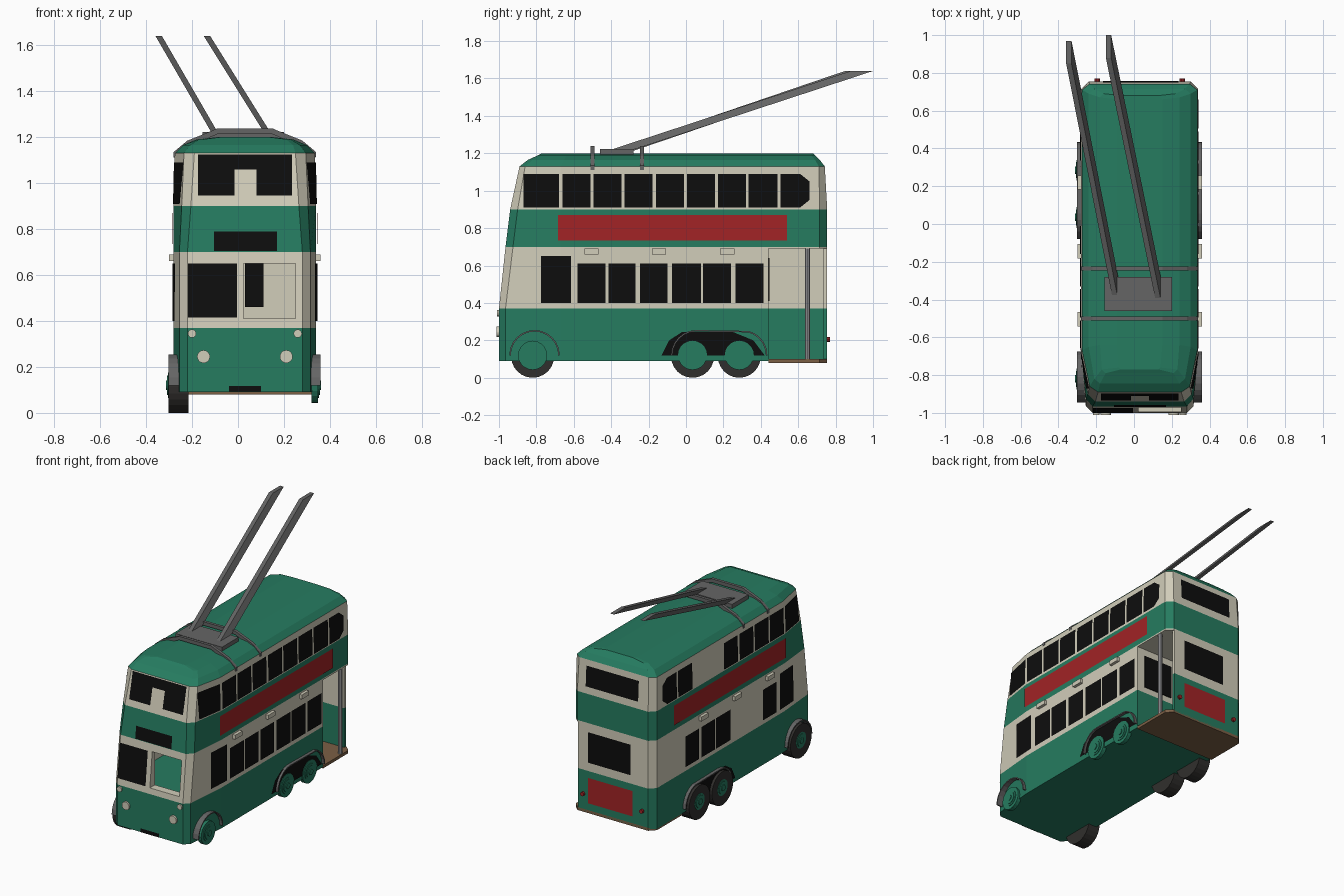
import bpy, bmesh, math
from mathutils import Vector
from mathutils.bvhtree import BVHTree

if "Cube" in bpy.data.objects:
    bpy.data.objects.remove(bpy.data.objects["Cube"])

CX = 0.03  # centre line of the bodywork


def material(name, *rgb):
    m = bpy.data.materials.new(name)
    m.use_nodes = True
    m.diffuse_color = (*rgb, 1)
    m.node_tree.nodes["Principled BSDF"].inputs["Base Color"].default_value = (*rgb, 1)
    return m


green = material("green paint", 0.019, 0.2, 0.117)
cream = material("cream paint", 0.64, 0.61, 0.49)
black = material("black glass", 0.004, 0.004, 0.004)
red = material("red panel", 0.36, 0.017, 0.019)
grey = material("grey metal", 0.13, 0.13, 0.13)
brown = material("brown floor", 0.2, 0.115, 0.06)
rubber = material("tyre rubber", 0.03, 0.028, 0.026)
silver = material("silver rail", 0.4, 0.4, 0.42)


def finish(name, bm, *mats):
    bmesh.ops.recalc_face_normals(bm, faces=bm.faces)
    mesh = bpy.data.meshes.new(name)
    bm.to_mesh(mesh)
    bm.free()
    for m in mats:
        mesh.materials.append(m)
    obj = bpy.data.objects.new(name, mesh)
    bpy.context.collection.objects.link(obj)
    return obj


def loft(rings, bands=(), bottom=0, top=0):
    """Skin closed rings of points; bands gives a material index per step."""
    bm = bmesh.new()
    rows = [[bm.verts.new(p) for p in ring] for ring in rings]
    n = len(rows[0])
    for k, (lo, hi) in enumerate(zip(rows, rows[1:])):
        for i in range(n):
            j = (i + 1) % n
            f = bm.faces.new((lo[i], lo[j], hi[j], hi[i]))
            f.material_index = bands[k] if bands else 0
    bm.faces.new(rows[0][::-1]).material_index = bottom
    bm.faces.new(rows[-1]).material_index = top
    bmesh.ops.recalc_face_normals(bm, faces=bm.faces)
    return bm


def prism(name, pts, lo, hi, mat, axis="x"):
    """Extrude a flat outline along one axis."""
    place = {"x": lambda p, t: (t, *p), "y": lambda p, t: (p[0], t, p[1]), "z": lambda p, t: (*p, t)}[axis]
    return finish(name, loft([[place(p, t) for p in pts] for t in (lo, hi)]), mat)


def rect(a, b, c, d):
    return [(a, c), (b, c), (b, d), (a, d)]


def disc(y, z, r, n=20):
    return [(y + r * math.cos(math.tau * i / n), z + r * math.sin(math.tau * i / n)) for i in range(n)]


# Bodywork: plan outlines stacked upwards, with chamfered corners
def plan(z, yf, a, yb, b, ys, w, ye, yr, r):
    half = [(a, yf), (b, yb), (w, ys), (w, ye), (r, yr)]
    return [(CX + x, y, z) for x, y in half] + [(CX - x, y, z) for x, y in half[::-1]]


levels = [
    plan(0.09, -1.0, 0.25, -0.965, 0.285, -0.67, 0.31, 0.715, 0.755, 0.27),
    plan(0.37, -1.0, 0.25, -0.965, 0.285, -0.67, 0.31, 0.715, 0.755, 0.27),
    plan(0.70, -0.965, 0.25, -0.925, 0.285, -0.67, 0.31, 0.715, 0.755, 0.27),
    plan(0.90, -0.94, 0.235, -0.90, 0.275, -0.67, 0.31, 0.715, 0.755, 0.27),
    plan(1.13, -0.89, 0.22, -0.86, 0.265, -0.67, 0.305, 0.71, 0.742, 0.265),
    plan(1.165, -0.845, 0.21, -0.82, 0.24, -0.65, 0.27, 0.69, 0.715, 0.24),
    plan(1.19, -0.79, 0.18, -0.77, 0.20, -0.64, 0.21, 0.67, 0.69, 0.19),
    plan(1.20, -0.77, 0.10, -0.76, 0.11, -0.64, 0.12, 0.66, 0.68, 0.10),
]
shell = loft(levels, (0, 1, 0, 1, 0, 0, 0))
surface = BVHTree.FromBMesh(shell)
body = finish("bodywork", shell, green, cream)


def plate(name, pts, side, mat):
    """Lay a thin outline on the bodywork, seen along one side."""
    view = Vector({"front": (0, 1, 0), "rear": (0, -1, 0), "left": (-1, 0, 0), "right": (1, 0, 0)}[side])
    bm = bmesh.new()
    verts = []
    for u, z in pts:
        start = Vector((u, 0, z)) if view.y else Vector((CX, u, z))
        verts.append(bm.verts.new(surface.ray_cast(start - view * 3, view)[0] - view * 0.005))
    f = bm.faces.new(verts)
    f.normal_update()
    if f.normal.dot(view) > 0:
        f.normal_flip()
    mesh = bpy.data.meshes.new(name)
    bm.to_mesh(mesh)
    bm.free()
    mesh.materials.append(mat)
    bpy.context.collection.objects.link(bpy.data.objects.new(name, mesh))


# Hollow saloon, cab opening and rear platform
def cut(bm):
    tool = finish("cutter", bm, green, cream)
    tool.hide_render = True
    mod = body.modifiers.new("cut", "BOOLEAN")
    mod.operation, mod.solver, mod.object = "DIFFERENCE", "EXACT", tool
    bpy.context.view_layer.objects.active = body
    bpy.ops.object.modifier_apply(modifier=mod.name)
    bpy.data.objects.remove(tool)


def tool(pts, heights, bands, bottom, top):
    return loft([[(x, y, z) for x, y in pts] for z in heights], bands, bottom, top)


cut(tool(rect(-0.22, 0.28, -0.94, 0.40), (0.38, 0.66), (1,), 0, 1))
cut(tool(rect(0.025, 0.25, -1.1, -0.93), (0.41, 0.65), (1,), 1, 1))
well = [(-0.24, 0.44), (0.45, 0.44), (0.45, 0.8), (0.295, 0.8), (0.295, 0.735), (-0.24, 0.735)]
cut(tool(well, (0.05, 0.37, 0.69), (0, 1), 0, 1))
deck = [(-0.28, 0.44), (0.34, 0.44), (0.34, 0.715), (0.30, 0.755), (-0.24, 0.755), (-0.28, 0.715)]
prism("platform_floor", deck, 0.08, 0.10, brown, "z")
prism("platform_rail", disc(0.325, 0.65, 0.014, 10), 0.10, 0.70, silver, "z")
prism("bulkhead_window", rect(0.06, 0.28, 0.41, 0.64), 0.441, 0.446, black, "y")
prism("saloon_window", rect(0.03, 0.11, 0.46, 0.65), 0.393, 0.399, black, "y")

# Side windows, banners, lamps and wheel openings
upper = [(-0.87, -0.68), (-0.66, -0.51), (-0.495, -0.345), (-0.33, -0.18), (-0.16, -0.01),
         (0.005, 0.155), (0.17, 0.32), (0.335, 0.49)]
lower = [(-0.58, -0.43), (-0.415, -0.27), (-0.245, -0.10), (-0.075, 0.08), (0.09, 0.24), (0.265, 0.415)]
for side, sx in (("left", 1), ("right", -1)):
    for i, (a, b) in enumerate(upper):
        if sx > 0 or i not in (5, 6):
            plate(f"{side}_upper_window", rect(a, b, 0.91, 1.09), side, black)
    plate(f"{side}_upper_rear_window", [(0.505, 0.91), (0.61, 0.91), (0.66, 0.95), (0.66, 1.05),
                                        (0.61, 1.09), (0.505, 1.09)], side, black)
    for i, (a, b) in enumerate(lower):
        if sx > 0 or i not in (1, 2):
            plate(f"{side}_lower_window", rect(a, b, 0.40, 0.61), side, black)
    plate(f"{side}_cab_window", rect(-0.775, -0.615, 0.40, 0.65), side, black)
    plate(f"{side}_banner", rect(-0.685, 0.54, 0.735, 0.87), side, red)
    plate(f"{side}_wheel_opening", [(-0.13, 0.12), (-0.09, 0.20), (-0.02, 0.245), (0.25, 0.245),
                                    (0.36, 0.20), (0.42, 0.12)], side, black)
    for y in (-0.505, -0.145, 0.22):
        x = CX + sx * 0.315
        prism(f"{side}_side_lamp", rect(y - 0.038, y + 0.038, 0.66, 0.69), x - 0.015, x + 0.015, cream)

# Front details
plate("front_upper_window", [(-0.175, 0.945), (-0.015, 0.945), (-0.015, 1.06), (0.08, 1.06), (0.08, 0.945),
                             (0.235, 0.945), (0.235, 1.125), (-0.175, 1.125)], "front", black)
plate("destination_box", rect(-0.105, 0.17, 0.705, 0.79), "front", black)
plate("windscreen", rect(-0.218, -0.005, 0.415, 0.65), "front", black)
plate("number_plate", rect(-0.04, 0.10, 0.092, 0.118), "front", black)
for sx in (-1, 1):
    prism("headlamp", disc(CX + sx * 0.18, 0.245, 0.028), -1.012, -0.99, cream, "y")
    prism("small_lamp", disc(CX + sx * 0.23, 0.345, 0.018), -1.01, -0.99, cream, "y")
    prism("tail_lamp", disc(CX + sx * 0.225, 0.205, 0.014, 10), 0.75, 0.77, red, "y")

# Rear details
plate("rear_upper_window", rect(-0.165, 0.235, 0.95, 1.09), "rear", black)
plate("rear_lower_window", rect(-0.11, 0.215, 0.43, 0.64), "rear", black)
plate("rear_panel", rect(-0.125, 0.215, 0.15, 0.325), "rear", red)

# Wheels: tyres on one side only, stepped hubs and mudguards on both
for y in (-0.82, 0.035, 0.285):
    prism("right_tyre", disc(y, 0.115, 0.115, 24), -0.303, -0.215, rubber)
    for r, out in ((0.078, 0.333), (0.055, 0.337), (0.042, 0.341), (0.02, 0.346)):
        prism("left_hub", disc(y, 0.12, r), CX + 0.29, CX + out - 0.015, green)
        prism("right_hub", disc(y, 0.12, r), CX - out + 0.003, CX - 0.29, green)


def arch(y0, y1, r):
    pts = []
    for i in range(13):
        t = math.pi * i / 12
        pts.append(((y1 if i < 6 else y0) + r * math.cos(t), 0.12 + r * math.sin(t)))
    return pts


for y0, y1 in ((-0.81, -0.81), (0.055, 0.30)):
    for lo, hi in ((0.31, 0.36), (-0.302, -0.25)):
        prism("mudguard", arch(y0, y1, 0.135) + arch(y0, y1, 0.127)[::-1], lo, hi, grey)

# Roof gantry and trolley poles
hoop = [(-0.31, 1.135), (-0.25, 1.185), (-0.15, 1.225), (-0.12, 1.238)]
outer = [(CX + x, z) for x, z in hoop] + [(CX - x, z) for x, z in hoop[::-1]]
inner = [(x, z - 0.025) for x, z in outer]
for y in (-0.50, -0.235):
    prism("gantry_hoop", outer + inner[::-1], y - 0.01, y + 0.01, grey, "y")
prism("gantry_base", rect(-0.155, 0.20, -0.46, -0.28), 1.19, 1.222, grey, "z")
for (x0, y0), (x1, y1) in (((0.14, -0.39), (-0.135, 1.0)), ((-0.09, -0.37), (-0.345, 0.97))):
    ends = [[(px, py, z) for px, py in rect(x - 0.014, x + 0.014, y - 0.12, y)]
            for x, y, z in ((x0, y0 + 0.05, 1.2), (x1, y1, 1.64))]
    finish("trolley_pole", loft(ends), grey)
